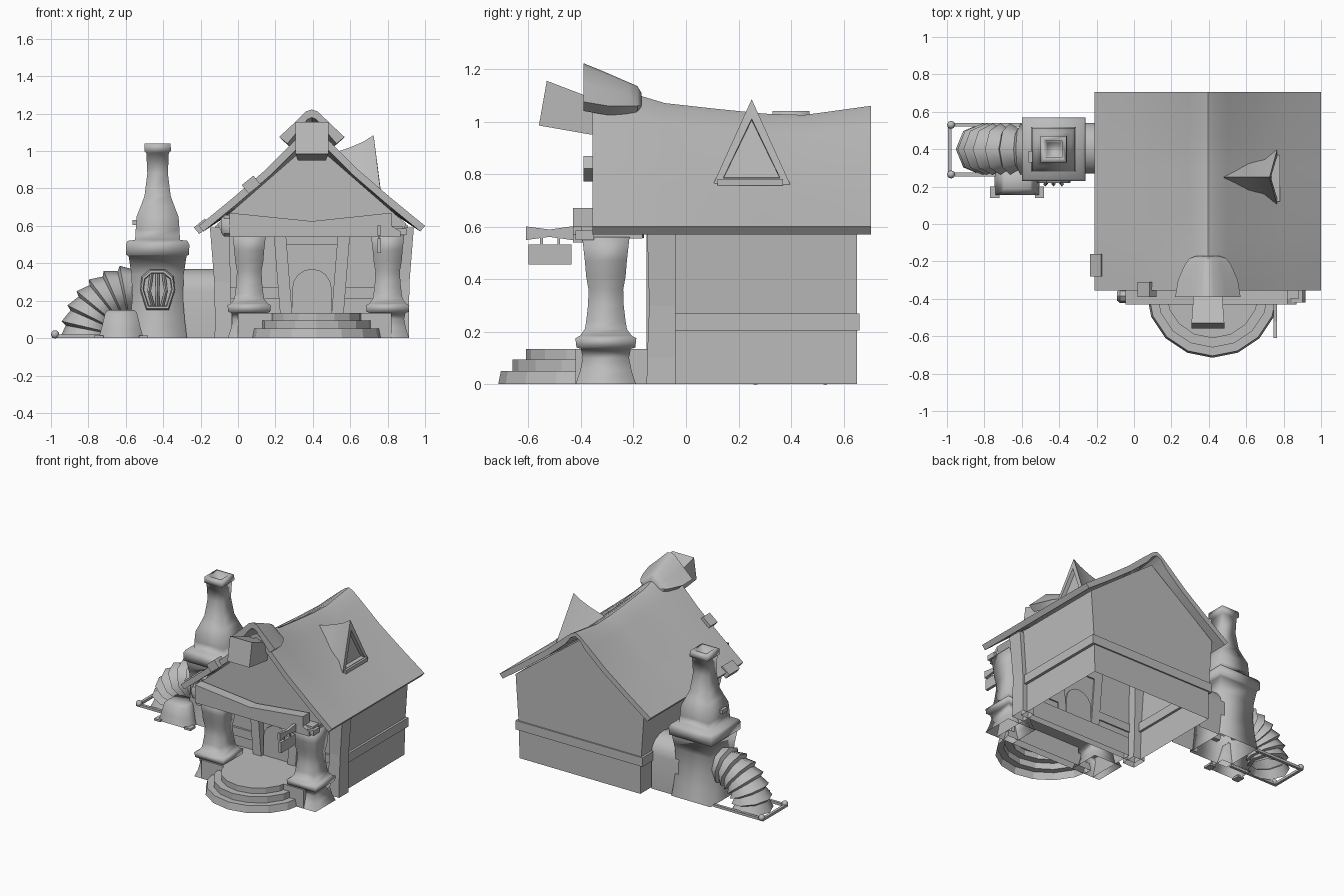
import bpy, bmesh, math
from mathutils import Vector, Matrix

cube = bpy.data.objects.get("Cube")
if cube:
    bpy.data.objects.remove(cube, do_unlink=True)

stone = bpy.data.materials.new("plain_grey")
stone.use_nodes = True
GREY = (0.5, 0.5, 0.5, 1)
stone.diffuse_color = GREY
stone.node_tree.nodes["Principled BSDF"].inputs["Base Color"].default_value = GREY

CX = 0.395  # house centre line
OPEN_BOTTOM = (False, True)


def finish(name, bm, smooth=0):
    bmesh.ops.recalc_face_normals(bm, faces=bm.faces)
    me = bpy.data.meshes.new(name)
    bm.to_mesh(me)
    bm.free()
    me.materials.append(stone)
    if smooth:
        for p in me.polygons:
            p.use_smooth = True
        me.set_sharp_from_angle(angle=math.radians(smooth))
    ob = bpy.data.objects.new(name, me)
    bpy.context.collection.objects.link(ob)
    return ob


def loft(name, rings, smooth=0, caps=(True, True), closed=True):
    """Skin a list of equally long point rings."""
    bm = bmesh.new()
    vs = [[bm.verts.new(p) for p in r] for r in rings]
    n = len(rings[0])
    for a, b in zip(vs, vs[1:]):
        for i in range(n if closed else n - 1):
            j = (i + 1) % n
            bm.faces.new((a[i], a[j], b[j], b[i]))
    if caps[0]:
        bm.faces.new(vs[0])
    if caps[1]:
        bm.faces.new(vs[-1])
    return finish(name, bm, smooth)


def box(name, x, y, z, tilt=0):
    """Box from (min, max) pairs, optionally tilted about y."""
    bm = bmesh.new()
    mid = [(a + b) / 2 for a, b in (x, y, z)]
    size = [b - a for a, b in (x, y, z)]
    m = Matrix.Translation(mid) @ Matrix.Rotation(tilt, 4, 'Y') @ Matrix.Diagonal((*size, 1))
    bmesh.ops.create_cube(bm, size=1, matrix=m)
    return finish(name, bm)


def extrude_y(name, profile, y0, y1, **kw):
    return loft(name, [[(x, y, z) for x, z in profile] for y in (y0, y1)], **kw)


def square(cx, cy, h, z):
    return [(cx + a * h, cy + b * h, z) for a, b in ((-1, -1), (1, -1), (1, 1), (-1, 1))]


# House shell, open underneath
shell = [(CX + s * w, z) for s, w, z in ((-1, .485, 0), (-1, .487, .2), (-1, .515, .6), (0, 0, .985),
                                         (1, .515, .6), (1, .487, .2), (1, .485, 0))]
extrude_y("house_walls", shell, -.1, .65, closed=False)
gable = [(-.09, .57), (-.11, .61), (CX, 1.05), (.90, .61), (.88, .57)]
extrude_y("porch_gable", gable, -.33, -.09)

# Sagging roof with a rounded ridge
CURVE = [(0, 0), (.3, .28), (.6, .575), (.83, .84), (.94, .96), (1, 1)]
RIDGE = [(-.355, 1.13), (-.18, 1.1), (-.08, 1.07), (.1, 1.05), (.3, 1.03), (.45, 1.025), (.705, 1.06)]
roof = []
for y, top in RIDGE:
    half = [(.605 * (1 - t), .6 + (top - .6) * f) for t, f in CURVE]
    outer = [(CX - d, y, z) for d, z in half] + [(CX + d, y, z) for d, z in half[-2::-1]]
    inner = [(x + (.025 if x < CX - .1 else -.025 if x > CX + .1 else 0), y, z - .03) for x, _, z in outer]
    roof.append(outer + inner[::-1])
loft("roof", roof, smooth=35)

# Wall band, corner posts and door posts
for side, s in (("right", -1), ("left", 1)):
    a, b = sorted((CX + s * .47, CX + s * .508))
    box(side + "_wall_band", (a, b), (-.05, .66), (.205, .27))
    a, b = sorted((CX + s * .14, CX + s * .45))
    box(side + "_front_band", (a, b), (-.115, -.09), (.21, .27))
    rings = []
    for z, inn, out, y0 in ((0, .425, .52, -.15), (.1, .43, .518, -.148), (.3, .435, .522, -.14), (.59, .44, .545, -.148)):
        rings.append([(CX + s * inn, y0, z), (CX + s * out, y0, z),
                      (CX + s * out, -.04, z), (CX + s * inn, -.04, z)])
    loft(side + "_corner_post", rings, caps=OPEN_BOTTOM)
    loft(side + "_door_post", [[(CX + s * (d + lean), y, z) for d, y in
         ((.105, -.15), (.17, -.15), (.17, -.09), (.105, -.09))]
         for z, lean in ((.13, 0), (.57, .035))])
box("back_wall_band", (CX - .508, CX + .508), (.64, .66), (.205, .27))

# Arched door
arch = [(CX - .105, .135)] + [(CX - .105 * math.cos(t), .265 + .105 * math.sin(t))
        for t in [i * math.pi / 8 for i in range(9)]] + [(CX + .105, .135)]
extrude_y("door", arch, -.125, -.09)
box("door_lintel", (CX - .2, CX + .2), (-.14, -.09), (.5, .57))

# Porch floor and rounded steps, hollow underneath
floor = [(.0, -.42), (.82, -.42), (.82, -.05), (.0, -.05)]
loft("porch_floor", [[(x, y, z) for x, y in floor] for z in (0, .135)], caps=OPEN_BOTTOM)
steps = []
for r, z in ((.355, 0), (.345, .05), (.3, .05), (.3, .095), (.25, .095), (.25, .135)):
    steps.append([(CX + .025 + r * math.cos(t), -.36 - r * math.sin(t), z) for t in
                  [k * math.pi / 8 for k in range(9)]])
loft("porch_steps", steps, caps=OPEN_BOTTOM)

# Porch columns
COLUMN = [(0, .115), (.05, .098), (.1, .088), (.135, .095), (.14, .112), (.175, .116),
          (.185, .098), (.21, .08), (.24, .075), (.3, .068), (.36, .066), (.41, .075), (.47, .08), (.56, .09)]
for side, x in (("right", .06), ("left", .8)):
    loft(side + "_column", [square(x, -.305, h, z) for z, h in COLUMN], smooth=180, caps=OPEN_BOTTOM)

# Porch beam and its side pieces
beam = [(-.045, .54), (.87, .54), (.87, .57), (.82, .6), (.82, .67), (CX, .625), (-.045, .67)]
extrude_y("porch_beam", beam, -.43, -.355)
for side, x in (("right", (-.06, .02)), ("left", (.8, .88))):
    box(side + "_side_beam", x, (-.4, -.165), (.555, .6))
loft("right_beam_end", [[(x, -.385 + r * math.cos(i * math.pi / 4), .6 + 1.5 * r * math.sin(i * math.pi / 4))
     for i in range(8)] for x, r in ((-.09, .025), (-.075, .038), (-.03, .038))], smooth=40)
box("left_beam_end", (.83, .9), (-.42, -.35), (.55, .585))

# Ridge cap and protruding ridge beam
CAP = [(-1, 0), (-.55, .5), (-.18, .93), (0, 1), (.18, .93), (.55, .5), (1, 0)]
cap = []
for y, w, base, top in ((-.39, .175, 1.075, 1.222), (-.3, .16, 1.06, 1.185), (-.22, .125, 1.06, 1.15),
                        (-.185, .1, 1.06, 1.135), (-.17, .06, 1.065, 1.11)):
    out = [(CX + w * a, y, base + (top - base) * b) for a, b in CAP]
    inn = [(CX + .75 * w * a, y, base - .035 + (top - base) * .95 * b) for a, b in CAP]
    cap.append(out + inn[::-1])
loft("ridge_cap", cap, smooth=35)
loft("ridge_beam", [[(CX - w, ya, lo), (CX + w, ya, lo), (CX + w, yb, hi), (CX - w, yb, hi)]
     for ya, yb, lo, hi, w in ((-.56, -.53, .985, 1.155, .088), (-.36, -.36, .95, 1.09, .075), (-.25, -.25, .95, 1.06, .07))])


# Triangular dormer on the left slope
def tri(x0, x1, h, z0, z1):
    return [(x0, .25 - h, z0), (x0, .25 + h, z0), (x1, .25, z1)]


loft("dormer", [tri(.485, .48, .01, .96, .985), tri(.54, .54, .045, .9, 1.0), tri(.61, .6, .075, .86, 1.02),
                tri(.7, .67, .1, .79, 1.05), tri(.765, .725, .147, .76, 1.085),
                tri(.764, .732, .108, .785, 1.01), tri(.735, .705, .106, .787, 1.005)], smooth=40)
box("dormer_sill", (.71, .78), (.12, .37), (.757, .782))

# Loose blocks on the right slope
box("upper_roof_block", (.03, .11), (-.39, -.31), (.79, .85), -.68)
box("lower_roof_block", (-.23, -.155), (-.28, -.16), (.575, .62), -.68)

# Hanging sign
loft("sign_arm", [[(.755 + a, y, z) for a, z in ((-.01, .575 - h), (.01, .575 - h), (.01, .575 + h), (-.01, .575 + h))]
     for y, h in ((-.61, .026), (-.52, .014), (-.42, .028))])
box("sign_board", (.745, .765), (-.6, -.435), (.455, .532))
for i, y in enumerate((-.55, -.485)):
    box("sign_hook_%d" % (i + 1), (.75, .76), (y - .005, y + .005), (.53, .57))

# Furnace tower and chimney, with a hollow top
TX, TY = -.43, .4
TOWER = [(0, .157), (.1, .145), (.22, .135), (.34, .14), (.44, .155), (.445, .168), (.5, .17), (.52, .16),
         (.525, .12), (.58, .117), (.65, .112), (.7, .092), (.76, .07), (.88, .055), (.99, .06),
         (1.0, .071), (1.04, .07), (1.04, .045), (.95, .035)]
loft("chimney_tower", [square(TX, TY, h, z) for z, h in TOWER], smooth=180, caps=OPEN_BOTTOM)
box("chimney_peg", (-.565, -.49), (.33, .39), (.605, .632))

# Arched passage between tower and house
passage = [(.27, 0), (.27, .25)] + [(.405 - .135 * math.cos(t), .25 + .12 * math.sin(t))
           for t in [i * math.pi / 8 for i in range(1, 8)]] + [(.54, .25), (.54, 0)]
loft("passage", [[(x, y, z) for y, z in passage] for x in (-.32, -.1)], smooth=35, closed=False, caps=(False, False))

# Furnace grate
GRATE = [(-.06, -.11), (.06, -.11), (.095, 0), (.085, .07), (.04, .108), (-.04, .108), (-.085, .07), (-.095, 0)]
loft("furnace_grate", [[(TX + k * a, y, .26 + k * b) for a, b in GRATE]
     for k, y in ((1, .29), (1, .235), (.93, .22), (.82, .22), (.78, .25))])
for i in (-1, 0, 1):
    loft("grate_bar_%d" % (i + 2), [[(TX + i * s + a, y + b, z) for a, b in ((-.01, 0), (0, -.012), (.01, 0), (0, .02))]
         for z, s, y in ((.17, .024, .235), (.25, .045, .212), (.345, .032, .235))])

# Ribbed pipe curving down to the ground
pipe = []
RIBS = 7
for i in range(RIBS):
    for f, r in ((0, .112), (.8, .138)):
        a = (i + f) / (RIBS - .2) * math.pi / 2
        out = Vector((-math.sin(a), 0, math.cos(a)))
        c = Vector((-.56, TY, 0)) + out * .255
        pipe.append([c + r * (out * math.cos(t) + Vector((0, math.sin(t), 0)))
                     for t in [k * math.pi / 4 for k in range(8)]])
loft("ribbed_pipe", pipe, smooth=60, caps=(False, False))

# Ash hopper beside the pipe
loft("ash_hopper", [[(-.625 - w, y0, z), (-.625 + w, y0, z), (-.625 + w, .3, z), (-.625 - w, .3, z)]
     for z, w, y0 in ((0, .12, .155), (.06, .103, .16), (.135, .085, .17), (.15, .07, .19))],
     smooth=180, caps=OPEN_BOTTOM)
for i, x in enumerate((-.745, -.505)):
    box("hopper_foot_%d" % (i + 1), (x - .025, x + .025), (.14, .2), (0, .015))

# Ground rail with corner knobs
for side, y in (("front", .265), ("back", .53)):
    box(side + "_rail", (-.99, -.6), (y - .01, y + .01), (0, .018))
    bm = bmesh.new()
    bmesh.ops.create_uvsphere(bm, u_segments=8, v_segments=6, radius=.022,
                              matrix=Matrix.Translation((-.978, y, .02)))
    finish(side + "_rail_knob", bm, 60)
box("end_rail", (-.995, -.975), (.255, .54), (0, .018))
